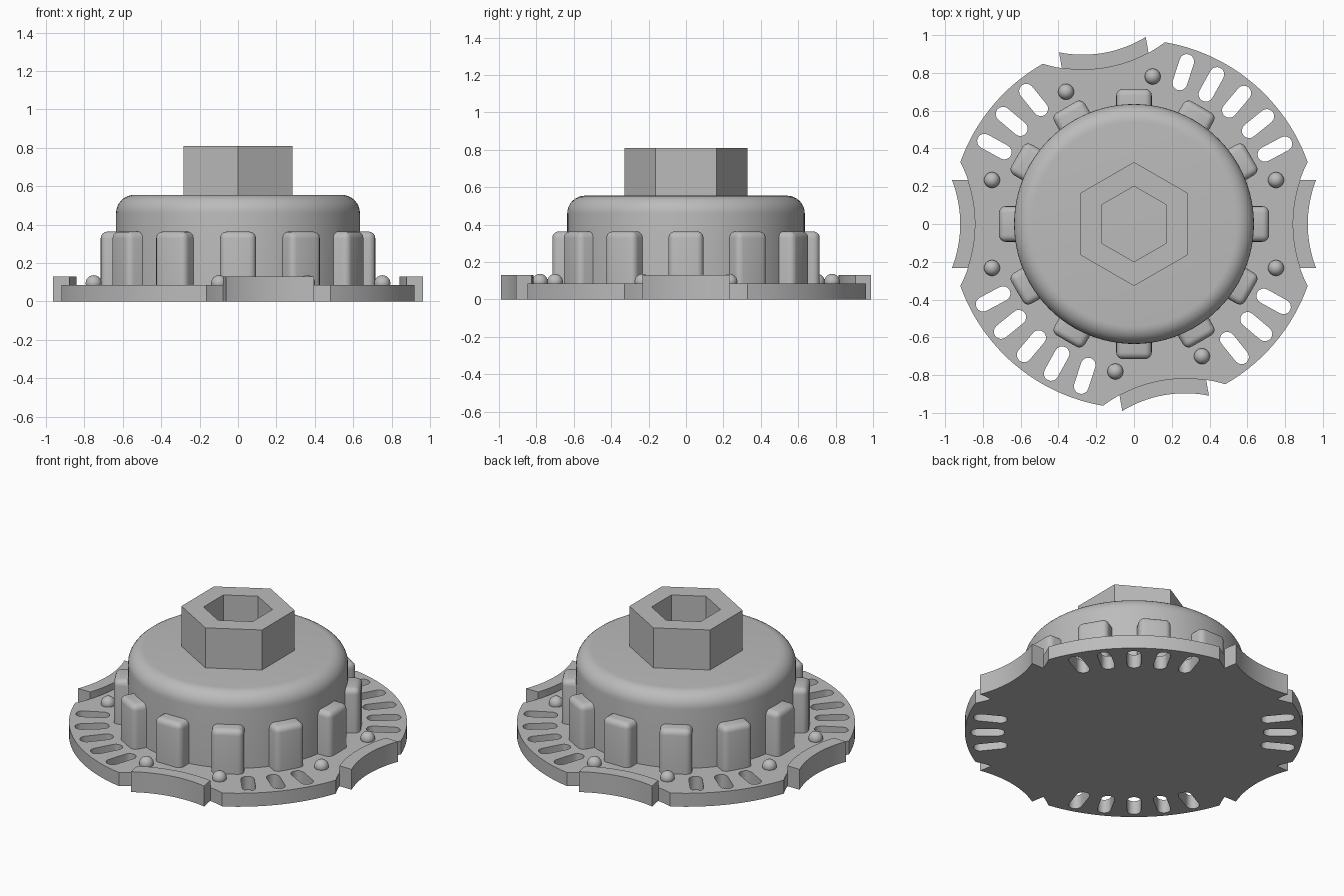
import bpy
import bmesh
from math import sin, cos, pi, radians, asin, atan2, sqrt
from mathutils import Matrix, Vector

if "Cube" in bpy.data.objects:
    bpy.data.objects.remove(bpy.data.objects["Cube"], do_unlink=True)

grey = bpy.data.materials.new("plain_grey")
grey.use_nodes = True
colour = (0.5, 0.5, 0.5, 1)
grey.diffuse_color = colour
grey.node_tree.nodes["Principled BSDF"].inputs["Base Color"].default_value = colour

PLATE_R, PLATE_TOP, TAB_TOP = 0.976, 0.086, 0.13
SCALLOP_MID, SCALLOP_R = 0.84, 0.72      # notch depth on its axis, notch radius
SCALLOP_C = SCALLOP_MID + SCALLOP_R
TAB_ANGLES = (0, 100, 180, 280)


def finish(ob):
    """Give the object its material and smooth shading with sharp edges."""
    ob.data.materials.clear()
    ob.data.materials.append(grey)
    bpy.ops.object.select_all(action='DESELECT')
    ob.select_set(True)
    bpy.context.view_layer.objects.active = ob
    bpy.ops.object.shade_smooth_by_angle(angle=radians(30))
    return ob


def from_bmesh(name, bm):
    bmesh.ops.remove_doubles(bm, verts=bm.verts, dist=0.0001)
    bmesh.ops.recalc_face_normals(bm, faces=bm.faces)
    mesh = bpy.data.meshes.new(name)
    bm.to_mesh(mesh)
    bm.free()
    ob = bpy.data.objects.new(name, mesh)
    bpy.context.collection.objects.link(ob)
    return finish(ob)


def lathe(name, profile, sides, phase=0.0):
    bm = bmesh.new()
    vs = [bm.verts.new((r * cos(phase), r * sin(phase), z)) for r, z in profile]
    es = [bm.edges.new(pair) for pair in zip(vs, vs[1:])]
    bmesh.ops.spin(bm, geom=vs + es, cent=(0, 0, 0), axis=(0, 0, 1),
                   angle=2 * pi, steps=sides, use_duplicate=False)
    return from_bmesh(name, bm)


def slab(name, loops, height):
    """Extrude flat loops upward from the ground; inner loops become holes."""
    cu = bpy.data.curves.new(name, 'CURVE')
    cu.dimensions, cu.fill_mode, cu.extrude = '2D', 'BOTH', height / 2
    for loop in loops:
        sp = cu.splines.new('POLY')
        sp.points.add(len(loop) - 1)
        for p, (x, y) in zip(sp.points, loop):
            p.co = (x, y, 0, 1)
        sp.use_cyclic_u = True
    temp = bpy.data.objects.new(name, cu)
    bpy.context.collection.objects.link(temp)
    bpy.context.view_layer.update()
    mesh = bpy.data.meshes.new_from_object(
        temp.evaluated_get(bpy.context.evaluated_depsgraph_get()))
    bpy.data.objects.remove(temp, do_unlink=True)
    bm = bmesh.new()
    bm.from_mesh(mesh)
    bpy.data.meshes.remove(mesh)
    bmesh.ops.translate(bm, verts=bm.verts, vec=(0, 0, height / 2))
    return from_bmesh(name, bm)


def turn(points, degrees):
    a = radians(degrees)
    return [(x * cos(a) - y * sin(a), x * sin(a) + y * cos(a)) for x, y in points]


def notch_arc(radius, half_width, steps=20):
    """Concave arc facing +x, from -y to +y."""
    a = asin(half_width / radius)
    return [(SCALLOP_C - radius * cos(t), radius * sin(t))
            for t in (a * (2 * i / steps - 1) for i in range(steps + 1))]


# Base plate outline: notches joined by rim arcs
corner_x = (PLATE_R ** 2 + SCALLOP_C ** 2 - SCALLOP_R ** 2) / (2 * SCALLOP_C)
corner_y = sqrt(PLATE_R ** 2 - corner_x ** 2)
corner = atan2(corner_y, corner_x)
outline = []
for i, deg in enumerate(TAB_ANGLES):
    outline += turn(notch_arc(SCALLOP_R, corner_y), deg)
    following = TAB_ANGLES[i + 1] if i < 3 else 360
    start, end = radians(deg) + corner, radians(following) - corner
    for k in range(1, 24):
        t = start + (end - start) * k / 24
        outline.append((PLATE_R * cos(t), PLATE_R * sin(t)))

# Vent slots: rows of five and of three, repeated half a turn away
slot = []
for side in (1, -1):
    for k in range(9):
        t = pi * k / 8 - pi / 2
        slot.append((0.845 + side * (0.06 + 0.039 * cos(t)), side * 0.039 * sin(t)))
slot_angles = [50 + 11 * k for k in range(-2, 3)] + [140 + 11 * k for k in (-1, 0, 1)]
slots = [turn(slot, a + half) for a in slot_angles for half in (0, 180)]
slab("base_plate", [outline] + slots, PLATE_TOP)

# Raised curved tabs filling the notches
tab = notch_arc(SCALLOP_R, 0.233) + notch_arc(SCALLOP_R - 0.08, 0.233)[::-1]
for i, deg in enumerate(TAB_ANGLES):
    slab(f"rim_tab_{i + 1}", [turn(tab, deg)], TAB_TOP)

# Round cap with a rolled shoulder
fillet = 0.095
shoulder = [(0.635 - fillet + fillet * cos(t), 0.555 - fillet + fillet * sin(t))
            for t in (pi / 2 * k / 8 for k in range(9))]
lathe("cap_body", [(0.635, PLATE_TOP - 0.01)] + shoulder + [(0, 0.555)], 96)

# Hexagonal drive with a hexagonal socket
lathe("hex_drive", [(0.328, 0.55), (0.328, 0.81), (0.2, 0.81), (0.2, 0.55)], 6, pi / 2)

# Grip lugs around the cap
for i in range(12):
    bm = bmesh.new()
    bmesh.ops.create_cube(bm, size=1)
    bmesh.ops.scale(bm, verts=bm.verts, vec=(0.165, 0.188, 0.288))
    bmesh.ops.translate(bm, verts=bm.verts, vec=(0.6325, 0, 0.22))
    rounded = []
    for e in bm.edges:
        mid = (e.verts[0].co + e.verts[1].co) / 2
        if mid.x > 0.56 and mid.z > 0.1:
            rounded.append(e)
    bmesh.ops.bevel(bm, geom=rounded, offset=0.035, segments=4, profile=0.5,
                    affect='EDGES')
    bmesh.ops.rotate(bm, verts=bm.verts, cent=(0, 0, 0),
                     matrix=Matrix.Rotation(radians(30 * i), 3, 'Z'))
    from_bmesh(f"grip_lug_{i + 1}", bm)

# Round studs, one pair beside each tab
for i, deg in enumerate(TAB_ANGLES):
    for side, label in ((1, "a"), (-1, "b")):
        (x, y), = turn([(0.787, 0)], deg + side * 17.2)
        bm = bmesh.new()
        bmesh.ops.create_uvsphere(bm, u_segments=24, v_segments=12, radius=0.042)
        bmesh.ops.translate(bm, verts=bm.verts, vec=Vector((x, y, 0.095)))
        from_bmesh(f"stud_{i + 1}_{label}", bm)
